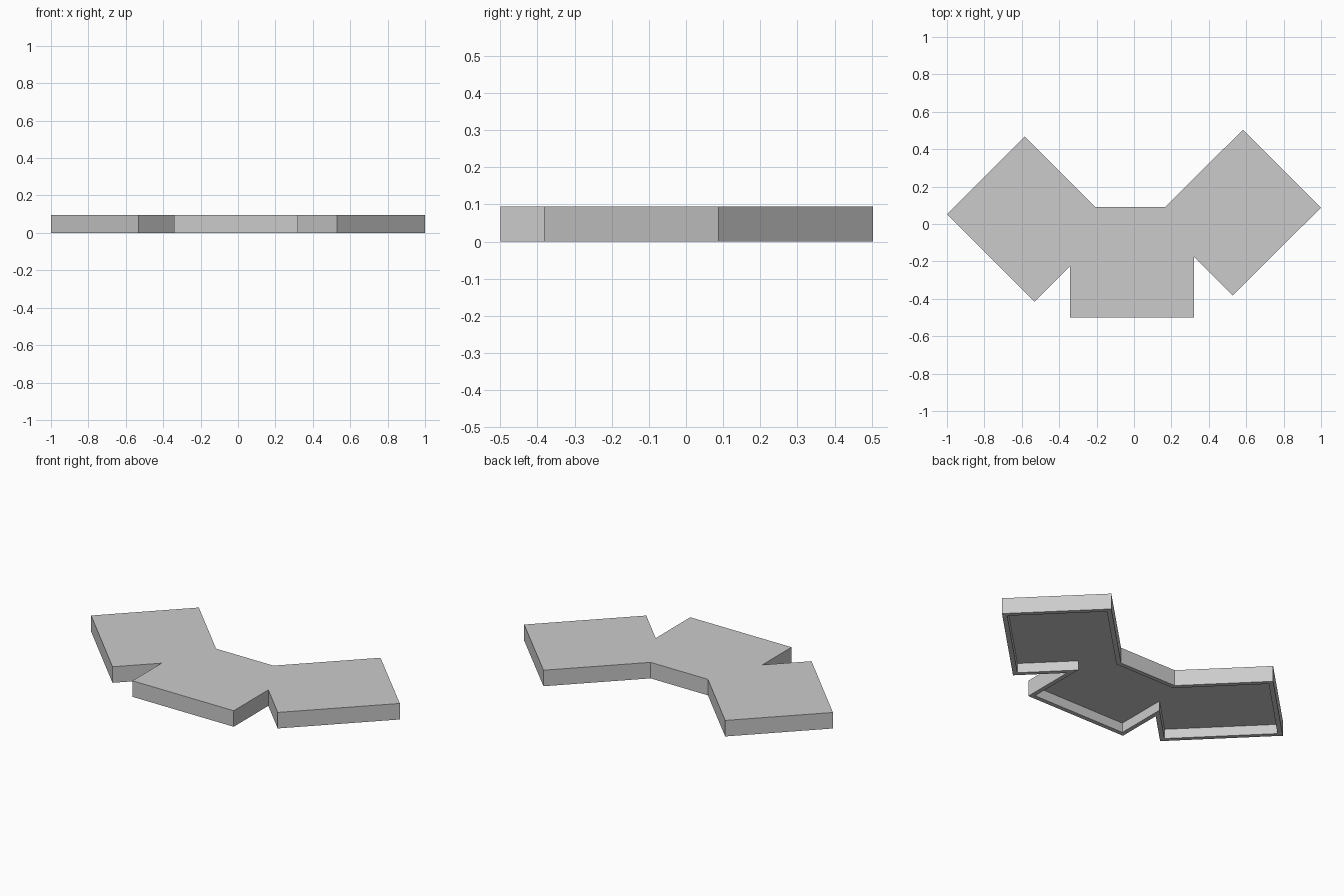
import bpy, bmesh

cube = bpy.data.objects.get("Cube")
if cube:
    bpy.data.objects.remove(cube, do_unlink=True)

HEIGHT, WALL, CAVITY = 0.095, 0.026, 0.057

# Single plain grey material
grey = bpy.data.materials.new("light grey")
grey.use_nodes = True
colour = (0.6, 0.6, 0.6, 1)
grey.diffuse_color = colour
grey.node_tree.nodes["Principled BSDF"].inputs["Base Color"].default_value = colour

# Plan outline: central block with two diagonal wings, counter-clockwise
outline = [
    (-0.584, 0.467), (-1, 0.052), (-0.532, -0.416), (-0.342, -0.226),
    (-0.342, -0.5), (0.322, -0.5), (0.322, -0.176), (0.528, -0.382),
    (1, 0.088), (0.582, 0.504), (0.168, 0.092), (-0.208, 0.092),
]

bm = bmesh.new()

# Solid slab: top face swept down to the ground
top = bm.faces.new([bm.verts.new((x, y, HEIGHT)) for x, y in outline])
base = bm.faces.new([bm.verts.new((x, y, 0)) for x, y in reversed(outline)])
upper = list(top.verts)
lower = list(reversed(base.verts))
for i in range(len(upper)):
    j = (i + 1) % len(upper)
    bm.faces.new((lower[i], lower[j], upper[j], upper[i]))
bm.normal_update()

# Hollow underside: rim of even width, then a recess
bmesh.ops.inset_individual(bm, faces=[base], thickness=WALL, use_even_offset=True)
ceiling = bmesh.ops.extrude_discrete_faces(bm, faces=[base])["faces"][0]
for v in ceiling.verts:
    v.co.z = CAVITY
bmesh.ops.recalc_face_normals(bm, faces=bm.faces)

mesh = bpy.data.meshes.new("winged_tray")
bm.to_mesh(mesh)
bm.free()
mesh.materials.append(grey)
tray = bpy.data.objects.new("winged_tray", mesh)
bpy.context.collection.objects.link(tray)
